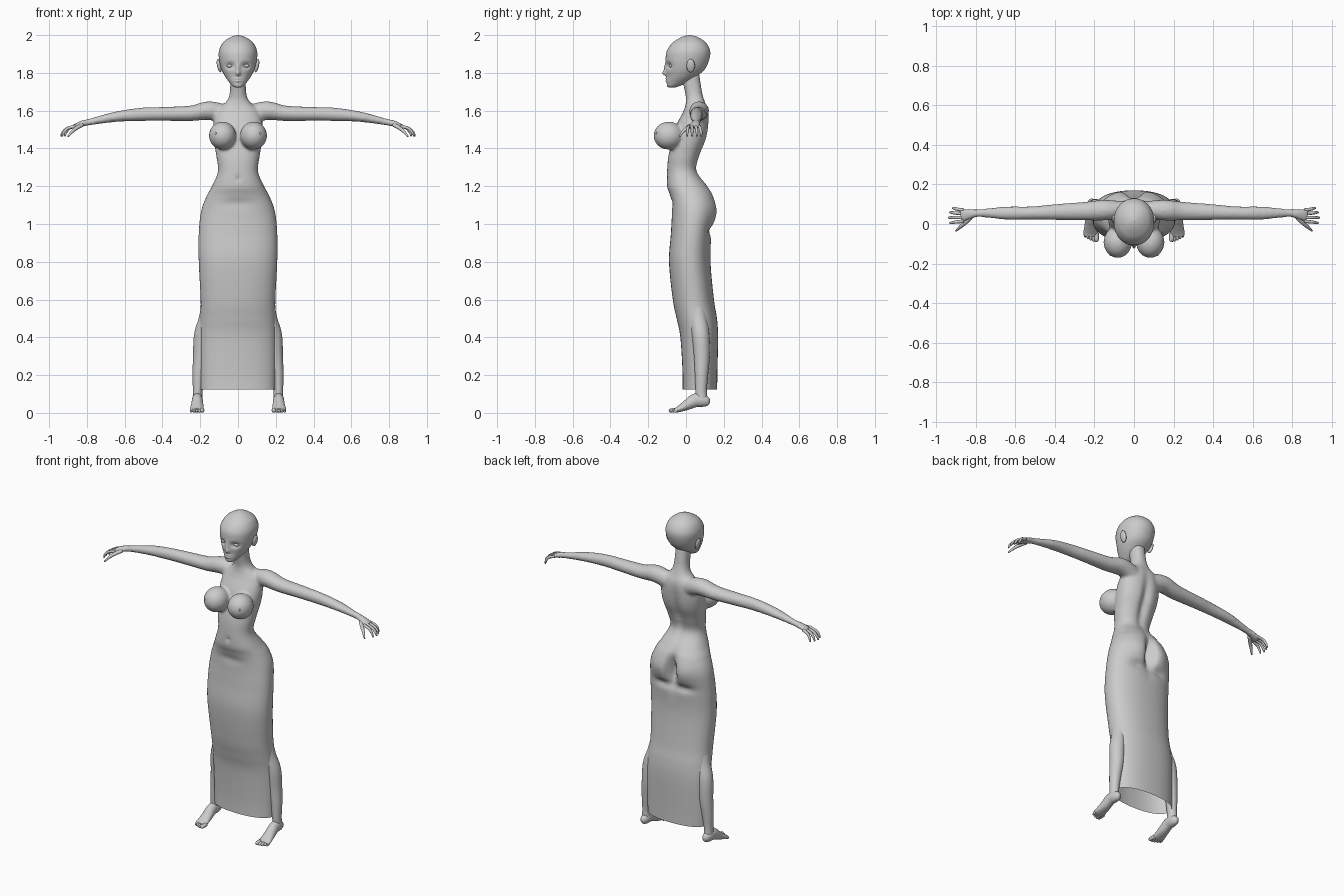
import bpy, bmesh, math
from mathutils import Vector, Matrix

if "Cube" in bpy.data.objects:
    bpy.data.objects.remove(bpy.data.objects["Cube"])

grey = bpy.data.materials.new("plain grey")
grey.diffuse_color = (0.6, 0.6, 0.6, 1)
grey.use_nodes = True
grey.node_tree.nodes["Principled BSDF"].inputs["Base Color"].default_value = grey.diffuse_color


def spline(keys, n):
    """Catmull-Rom interpolation through tuples of numbers."""
    out = []
    for i in range(len(keys) - 1):
        p0, p1, p2, p3 = (keys[max(i - 1, 0)], keys[i], keys[i + 1],
                          keys[min(i + 2, len(keys) - 1)])
        for j in range(n):
            t = j / n
            out.append(tuple(0.5 * (2 * b + (c - a) * t + (2 * a - 5 * b + 4 * c - d) * t * t
                                    + (3 * b - a - 3 * c + d) * t ** 3)
                             for a, b, c, d in zip(p0, p1, p2, p3)))
    return out + [tuple(keys[-1])]


def skin(bm, rings):
    """Bridge rings of points and cap both ends."""
    vs = [[bm.verts.new(p) for p in r] for r in rings]
    n = len(vs[0])
    fs = [bm.faces.new((a[i], a[(i + 1) % n], b[(i + 1) % n], b[i]))
          for a, b in zip(vs, vs[1:]) for i in range(n)]
    fs += [bm.faces.new(vs[0][::-1]), bm.faces.new(vs[-1])]
    bmesh.ops.recalc_face_normals(bm, faces=fs)


def stack(bm, keys, power, tweak, seg=64, n=8):
    """Horizontal rings from (z, half width, front y, back y)."""
    rings = []
    for z, w, f, b in spline(keys, n):
        ring = []
        for i in range(seg):
            a = 2 * math.pi * i / seg
            c, s = math.cos(a), math.sin(a)
            x = w * math.copysign(abs(c) ** (2 / power), c)
            y = (f + b) / 2 + (b - f) / 2 * math.copysign(abs(s) ** (2 / power), s)
            ring.append((x, y + tweak(x, s, z), z))
        rings.append(ring)
    skin(bm, rings)


def tube(bm, keys, side=1, seg=16, n=5, up=Vector((0, 0, 1))):
    """Tube along (x, y, z, radius across, radius up)."""
    pts = spline(keys, n)
    rings = []
    for i, k in enumerate(pts):
        c = Vector(k[:3])
        t = (Vector(pts[min(i + 1, len(pts) - 1)][:3]) - Vector(pts[max(i - 1, 0)][:3])).normalized()
        u = t.cross(up).normalized()
        v = u.cross(t)
        ring = []
        for j in range(seg):
            a = 2 * math.pi * j / seg
            p = c + u * k[3] * math.cos(a) + v * k[4] * math.sin(a)
            ring.append((p.x * side, p.y, p.z))
        rings.append(ring)
    skin(bm, rings)


def ball(bm, centre, radii, tilt=0):
    m = Matrix.Translation(centre) @ Matrix.Rotation(tilt, 4, 'Y') @ Matrix.Diagonal((*radii, 1))
    bmesh.ops.create_uvsphere(bm, u_segments=24, v_segments=16, radius=1, matrix=m)


def finish(bm, name):
    me = bpy.data.meshes.new(name)
    bm.to_mesh(me)
    bm.free()
    me.materials.append(grey)
    for p in me.polygons:
        p.use_smooth = True
    ob = bpy.data.objects.new(name, me)
    bpy.context.collection.objects.link(ob)
    return ob


def bell(v, c, w):
    return math.exp(-((v - c) / w) ** 2)


def body_shape(x, s, z):
    if s > 0:  # seat cleft, fold under the seat and spine groove
        d = -0.065 * bell(x, 0, 0.028) * bell(z, 1.06, 0.085)
        d -= 0.02 * bell(abs(x), 0.07, 0.06) * bell(z, 0.965, 0.022)
        d += 0.014 * bell(abs(x), 0.085, 0.06) * bell(z, 1.06, 0.07)
        d -= 0.022 * bell(x, 0, 0.025) * bell(z, 1.42, 0.14)
        return d * min(1, s * 2)
    # navel and lower belly crease
    return 0.015 * bell(x, 0, 0.009) * bell(z, 1.24, 0.012) + 0.008 * bell(x, 0, 0.08) * bell(z, 1.11, 0.025)


def face_shape(x, s, z):
    if s > 0:
        return 0
    d = 0.016 * bell(abs(x), 0.042, 0.022) * bell(z, 1.838, 0.017)   # eye sockets
    d -= 0.020 * bell(x, 0, 0.011) * bell(z, 1.797, 0.014)           # nose tip
    d -= 0.010 * bell(x, 0, 0.010) * bell(z, 1.825, 0.022)           # nose bridge
    d -= 0.007 * bell(x, 0, 0.018) * (bell(z, 1.770, 0.006) + bell(z, 1.757, 0.006))  # lips
    return d


# body with long closed skirt, blended with arms and chest
bm = bmesh.new()
stack(bm, [(.06, .198, -.02, .165), (.2, .2, -.018, .166), (.4, .203, -.03, .17),
           (.5, .2, -.05, .164), (.6, .198, -.07, .148), (.8, .208, -.09, .13),
           (.95, .208, -.08, .137), (1.07, .195, -.075, .155), (1.15, .165, -.085, .145),
           (1.2, .138, -.1, .116), (1.28, .106, -.1, .06), (1.36, .115, -.093, .075),
           (1.45, .128, -.072, .11), (1.53, .13, -.048, .122), (1.6, .11, -.012, .12),
           (1.65, .06, .0, .1), (1.7, .043, -.006, .085), (1.8, .042, -.03, .07)],
      2.25, body_shape)
for s in (-1, 1):
    ball(bm, (.082 * s, -.092, 1.468), (.072, .08, .074))
    tube(bm, [(.05, .075, 1.575, .04, .05), (.15, .07, 1.6, .052, .05), (.25, .065, 1.586, .047, .041),
              (.4, .06, 1.583, .04, .037), (.52, .055, 1.58, .034, .035), (.65, .055, 1.567, .033, .027),
              (.78, .055, 1.541, .02, .018), (.83, .05, 1.53, .027, .016), (.875, .042, 1.513, .036, .011)], s)
body = finish(bm, "body_draft")
mod = body.modifiers.new("blend", 'REMESH')
mod.mode, mod.voxel_size = 'VOXEL', 0.0085
mod = body.modifiers.new("soften", 'SMOOTH')
mod.factor, mod.iterations = 0.5, 5
bpy.context.view_layer.update()
blended = bpy.data.meshes.new_from_object(body.evaluated_get(bpy.context.evaluated_depsgraph_get()))
bpy.data.objects.remove(body)

# cut the hem open
bm = bmesh.new()
bm.from_mesh(blended)
bmesh.ops.bisect_plane(bm, geom=bm.verts[:] + bm.edges[:] + bm.faces[:],
                       plane_co=(0, 0, .125), plane_no=(0, 0, 1), clear_inner=True)
finish(bm, "body_and_skirt")

# head
bm = bmesh.new()
stack(bm, [(1.722, .012, -.09, -.06), (1.73, .028, -.1, -.035), (1.75, .046, -.102, .01),
           (1.78, .068, -.101, .055), (1.82, .088, -.106, .1), (1.87, .1, -.108, .123),
           (1.915, .101, -.102, .128), (1.955, .084, -.076, .11), (1.98, .056, -.042, .08),
           (1.994, .028, -.012, .05), (2.0, .004, .015, .023)], 2.1, face_shape, 96, 10)
finish(bm, "head")

for s, tag in ((-1, "right"), (1, "left")):
    # ear
    bm = bmesh.new()
    ball(bm, (.1 * s, .025, 1.838), (.011, .022, .036), .2 * s)
    finish(bm, "ear_" + tag)

    # eye
    bm = bmesh.new()
    ball(bm, (.041 * s, -.078, 1.838), (.019, .012, .010), .1 * s)
    finish(bm, "eye_" + tag)

    # nipple
    bm = bmesh.new()
    ball(bm, (.118 * s, -.152, 1.48), (.007, .01, .007))
    finish(bm, "chest_tip_" + tag)

    # fingers and thumb
    bm = bmesh.new()
    for y0, y1, reach in ((.07, .08, .042), (.052, .058, .056), (.033, .032, .062), (.014, .006, .056)):
        tube(bm, [(.86, y0, 1.518, .009, .009), (.875 + reach * .45, (y0 + y1) / 2, 1.507, .008, .008),
                  (.875 + reach * .85, y1, 1.485, .007, .007), (.875 + reach, y1, 1.464, .004, .004)],
             s, 10, 4)
    tube(bm, [(.825, .035, 1.525, .012, .011), (.855, .005, 1.508, .011, .01),
              (.88, -.017, 1.487, .008, .008), (.9, -.035, 1.462, .004, .004)], s, 10, 4)
    finish(bm, "fingers_" + tag)

    # lower leg
    bm = bmesh.new()
    tube(bm, [(.14, .05, .62, .045, .045), (.163, .065, .5, .044, .046), (.188, .078, .41, .045, .046),
              (.197, .084, .3, .041, .042), (.208, .082, .2, .033, .035), (.213, .08, .12, .026, .03),
              (.215, .083, .06, .025, .03)], s, 24, 6, Vector((0, 1, 0)))
    finish(bm, "lower_leg_" + tag)

    # foot and toes
    bm = bmesh.new()
    tube(bm, [(.212, .126, .058, .008, .01), (.213, .115, .06, .02, .024), (.214, .09, .064, .027, .032),
              (.215, .05, .066, .029, .036), (.216, .0, .039, .033, .026), (.218, -.04, .019, .037, .016),
              (.218, -.06, .012, .035, .011)], s, 24, 6)
    for i in range(5):
        x, r = .19 + i * .0143, (.012, .009, .008, .008, .007)[i]
        tip = (-.09, -.088, -.083, -.076, -.068)[i]
        tube(bm, [(x, -.045, .014, r, r), (x, tip + .012, r + .001, r, r),
                  (x, tip, r * .8, r * .5, r * .5)], s, 10, 4)
    finish(bm, "foot_" + tag)
